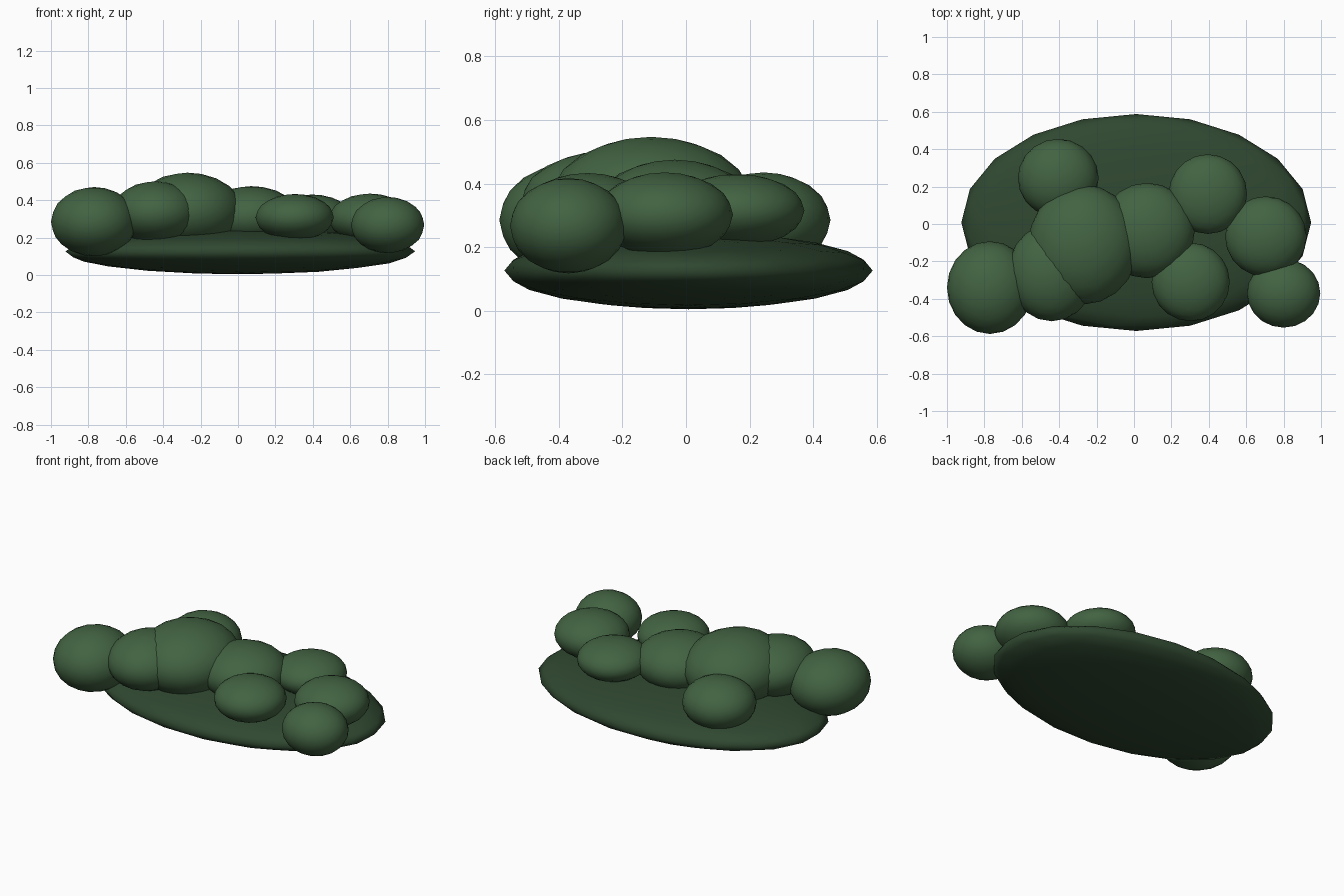
import bpy

cube = bpy.data.objects.get("Cube")
if cube:
    bpy.data.objects.remove(cube, do_unlink=True)


def make_material(name, colour):
    mat = bpy.data.materials.new(name)
    mat.use_nodes = True
    mat.diffuse_color = (*colour, 1)
    mat.node_tree.nodes["Principled BSDF"].inputs["Base Color"].default_value = (*colour, 1)
    return mat


def blob(name, centre, radii, mat):
    """Squashed, smooth-shaded ball of foliage."""
    bpy.ops.mesh.primitive_ico_sphere_add(subdivisions=3, radius=1, location=centre)
    obj = bpy.context.object
    obj.name = name
    obj.scale = radii
    bpy.ops.object.transform_apply(location=False, rotation=False, scale=True)
    bpy.ops.object.shade_smooth()
    obj.data.materials.append(mat)
    return obj


leaf_green = make_material("leaf green", (0.055, 0.125, 0.055))
dark_green = make_material("dark green", (0.029, 0.065, 0.030))

# Wide shallow pad under the clumps
blob("base_pad", (0.012, 0.008, 0.126), (0.935, 0.58, 0.122), dark_green)

# Foliage clumps: name, centre, radii
clumps = [
    ("right_end_clump", (-0.77, -0.34, 0.285), (0.23, 0.248, 0.185)),
    ("right_front_clump", (-0.44, -0.26, 0.335), (0.235, 0.26, 0.166)),
    ("main_clump", (-0.27, -0.11, 0.34), (0.295, 0.32, 0.207)),
    ("middle_clump", (0.07, -0.035, 0.315), (0.255, 0.255, 0.16)),
    ("left_back_clump", (0.395, 0.16, 0.315), (0.21, 0.213, 0.115)),
    ("left_clump", (0.705, -0.067, 0.302), (0.218, 0.215, 0.133)),
    ("left_end_clump", (0.80, -0.37, 0.267), (0.196, 0.184, 0.15)),
    ("left_front_clump", (0.303, -0.31, 0.308), (0.209, 0.21, 0.125)),
    ("right_back_clump", (-0.405, 0.245, 0.285), (0.216, 0.21, 0.15)),
]
for name, centre, radii in clumps:
    blob(name, centre, radii, leaf_green)
